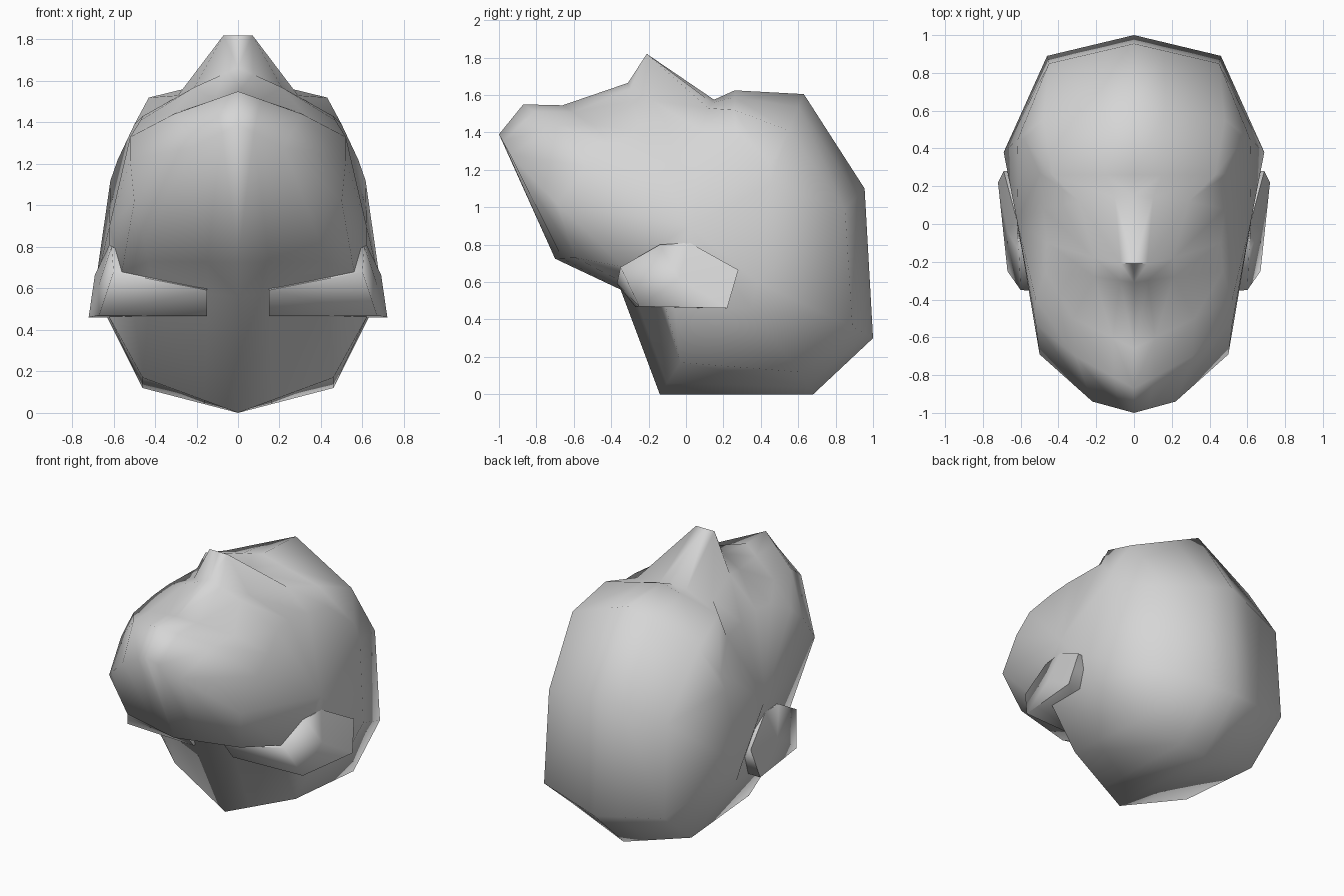
import bpy
import bmesh
from mathutils import Vector

cube = bpy.data.objects.get("Cube")
if cube:
    bpy.data.objects.remove(cube, do_unlink=True)

# One plain clay colour
clay = bpy.data.materials.new("grey_clay")
clay.use_nodes = True
colour = (0.67, 0.67, 0.67, 1.0)
clay.diffuse_color = colour
clay.node_tree.nodes["Principled BSDF"].inputs["Base Color"].default_value = colour


def finish(name, bm, angle):
    """Turn a bmesh into a named, smooth shaded object."""
    bmesh.ops.remove_doubles(bm, verts=bm.verts, dist=0.0005)
    bmesh.ops.recalc_face_normals(bm, faces=bm.faces)
    mesh = bpy.data.meshes.new(name)
    bm.to_mesh(mesh)
    bm.free()
    mesh.materials.append(clay)
    obj = bpy.data.objects.new(name, mesh)
    bpy.context.collection.objects.link(obj)
    bpy.ops.object.select_all(action="DESELECT")
    obj.select_set(True)
    bpy.context.view_layer.objects.active = obj
    bpy.ops.object.shade_smooth_by_angle(angle=angle)
    return obj


def bridge(bm, first, second):
    """Join two closed rings of vertices with quads."""
    count = len(first)
    for i in range(count):
        j = (i + 1) % count
        bm.faces.new((first[i], first[j], second[j], second[i]))


def mirrored(points, side):
    return [Vector((x * side, y, z)) for x, y, z in points]


# Head profile on the centre line (y, z), from the brow tip over the crown
centre = [(-1, 1.39), (-.87, 1.55), (-.66, 1.545), (-.31, 1.665), (-.21, 1.82),
          (.15, 1.575), (.26, 1.625), (.63, 1.605), (.955, 1.1), (1, .3),
          (.68, 0), (-.14, 0), (-.35, .56), (-.7, .725)]
centre = [(0, y, z) for y, z in centre]

# Shoulder loop, where the top, back and underside turn towards the sides
shoulder = [(.22, -.94, 1.28), (.31, -.7, 1.44), (.32, -.5, 1.44),
            (.21, -.28, 1.57), (.21, -.18, 1.57), (.29, .12, 1.53),
            (.43, .26, 1.52), (.48, .55, 1.41), (.45, .85, .99),
            (.46, .89, .36), (.46, .6, .12), (.46, -.03, .17),
            (.42, -.18, .6), (.43, -.59, .73)]

# Side loop around the flat cheek and temple
temple = [(.5, -.69, 1.02), (.52, -.53, 1.22), (.52, -.4, 1.33),
          (.47, -.25, 1.41), (.46, -.1, 1.43), (.48, .08, 1.41),
          (.5, .27, 1.39), (.58, .45, 1.22), (.615, .45, 1.12),
          (.69, .38, .6), (.63, .35, .46), (.62, -.06, .46),
          (.6, -.15, .62), (.56, -.33, .68)]

# Inner loop beside the centre line, flattened only at the crest
crest = centre.index(max(centre, key=lambda p: p[2]))
inner = [Vector(a).lerp(Vector(b), 0.35) for a, b in zip(centre, shoulder)]
inner[crest] = Vector((.07, -.21, 1.82))

# Head, lofted outwards from the centre line on each side
bm = bmesh.new()
for side in (1, -1):
    loops = [[bm.verts.new(p) for p in mirrored(loop, side)]
             for loop in (centre, inner, shoulder, temple)]
    for first, second in zip(loops, loops[1:]):
        bridge(bm, first, second)
    cheek = bm.verts.new((.62 * side, .02, .9))
    rim = loops[-1]
    for i, vert in enumerate(rim):
        bm.faces.new((vert, rim[(i + 1) % len(rim)], cheek))
finish("head", bm, 1.3)

# Side fins, running inwards under the brow
outer_rim = [(.6, -.35, .68), (.61, -.14, .8), (.62, .02, .81),
             (.69, .28, .665), (.72, .22, .46), (.67, -.25, .47)]
inner_rim = [(.15, y - .02, .46 + (z - .46) * .6) for x, y, z in outer_rim]
for side, name in ((1, "left_fin"), (-1, "right_fin")):
    bm = bmesh.new()
    outer = [bm.verts.new(p) for p in mirrored(outer_rim, side)]
    inside = [bm.verts.new(p) for p in mirrored(inner_rim, side)]
    bridge(bm, outer, inside)
    bm.faces.new(inside)
    hub = bm.verts.new((.67 * side, -.04, .62))
    for i, vert in enumerate(outer):
        bm.faces.new((vert, outer[(i + 1) % len(outer)], hub))
    finish(name, bm, 1.5)
